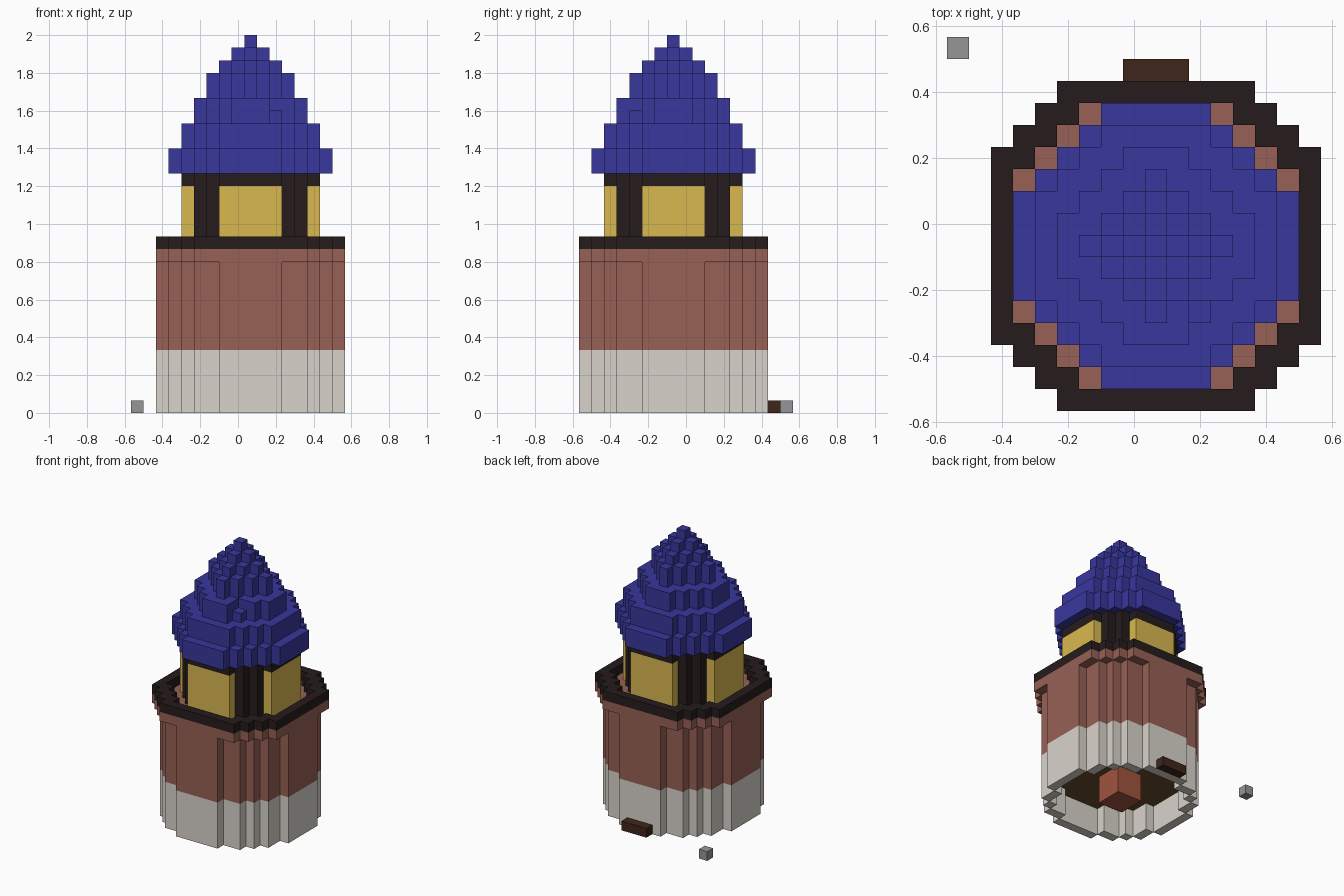
import bpy
import bmesh

cube = bpy.data.objects.get("Cube")
if cube:
    bpy.data.objects.remove(cube, do_unlink=True)

U = 2 / 30        # block size
CX, CY = U, -U    # tower axis


def material(name, rgb):
    """Flat material from an 8-bit display colour."""
    linear = [((c / 255 + 0.055) / 1.055) ** 2.4 for c in rgb] + [1]
    mat = bpy.data.materials.new(name)
    mat.use_nodes = True
    mat.diffuse_color = linear
    node = mat.node_tree.nodes["Principled BSDF"]
    node.inputs["Base Color"].default_value = linear
    node.inputs["Roughness"].default_value = 0.9
    return mat


stone = material("pale stone", (217, 212, 203))
brick = material("red brick", (151, 97, 85))
timber = material("dark timber", (38, 28, 28))
glow = material("yellow glass", (218, 185, 81))
tile = material("blue tile", (56, 55, 157))
wood = material("brown wood", (62, 38, 26))
oak = material("oak floor", (105, 74, 42))
clay = material("terracotta", (160, 84, 62))
rock = material("grey rock", (150, 150, 150))


def octagon(half, diagonal):
    """Block cells of a stepped octagon around the tower axis."""
    r = range(-half, half + 1)
    return {(i, j) for i in r for j in r if abs(i) + abs(j) <= diagonal}


def box(i0, i1, j0, j1):
    return {(i, j) for i in range(i0, i1 + 1) for j in range(j0, j1 + 1)}


def slab(name, cells, low, high, mat):
    """Raise a footprint of cells between two block levels."""
    bm = bmesh.new()
    for i, j in sorted(cells):
        corners = ((-.5, -.5), (.5, -.5), (.5, .5), (-.5, .5))
        bm.faces.new([bm.verts.new((CX + (i + a) * U, CY + (j + b) * U, low * U))
                      for a, b in corners])
    bmesh.ops.remove_doubles(bm, verts=bm.verts, dist=U / 100)
    up = bmesh.ops.extrude_face_region(bm, geom=bm.faces[:], use_keep_orig=True)
    top = [v for v in up["geom"] if isinstance(v, bmesh.types.BMVert)]
    bmesh.ops.translate(bm, verts=top, vec=(0, 0, (high - low) * U))
    bmesh.ops.recalc_face_normals(bm, faces=bm.faces)
    mesh = bpy.data.meshes.new(name)
    bm.to_mesh(mesh)
    bm.free()
    mesh.materials.append(mat)
    obj = bpy.data.objects.new(name, mesh)
    bpy.context.collection.objects.link(obj)
    return obj


# Hollow round tower body, one block thick
outer = octagon(7, 9) | octagon(6, 10)
inner = octagon(6, 8) | octagon(5, 9)
slab("stone_base", outer - inner, 0, 5, stone)
slab("brick_wall", outer - inner, 5, 12, brick)
slab("inner_floor", inner, 3, 4, oak)
slab("floor_block", box(-1, 1, -1, 1), 0, 3, clay)

# Balcony and parapet
balcony = octagon(7, 11)
slab("balcony_floor", balcony, 12, 13, brick)
slab("balcony_parapet", balcony - octagon(6, 9), 13, 14, timber)

# Lantern room: four glass panels, corner posts and a cap
for name, cells in (("front", box(-2, 2, -5, -5)), ("back", box(-2, 2, 5, 5)),
                    ("right", box(-5, -5, -2, 2)), ("left", box(5, 5, -2, 2))):
    slab(name + "_window", cells, 13, 18, glow)
for x_side in (-1, 1):
    for y_side in (-1, 1):
        posts = {(3 * x_side, 4 * y_side), (4 * x_side, 3 * y_side),
                 (3 * x_side, 3 * y_side)}
        slab("lantern_post", posts, 13, 18, timber)
slab("lantern_cap", octagon(5, 7), 18, 19, timber)

# Stepped roof: half width, diagonal reach, bottom and top level
for half, reach, low, high in ((6, 8, 19, 21), (5, 7, 21, 23), (3, 3, 25, 27),
                               (2, 2, 27, 28), (1, 1, 28, 29), (0, 0, 29, 30)):
    slab("roof_tier", octagon(half, reach), low, high, tile)
# One tier has a missing block on its upper course
middle = octagon(4, 5)
slab("roof_tier_lower_course", middle, 23, 24, tile)
slab("roof_tier_upper_course", middle - {(2, -3)}, 24, 25, tile)

# Ground details
slab("back_step", box(-1, 1, 8, 8), 0, 1, wood)
slab("loose_stone", box(-9, -9, 9, 9), 0, 1, rock)
